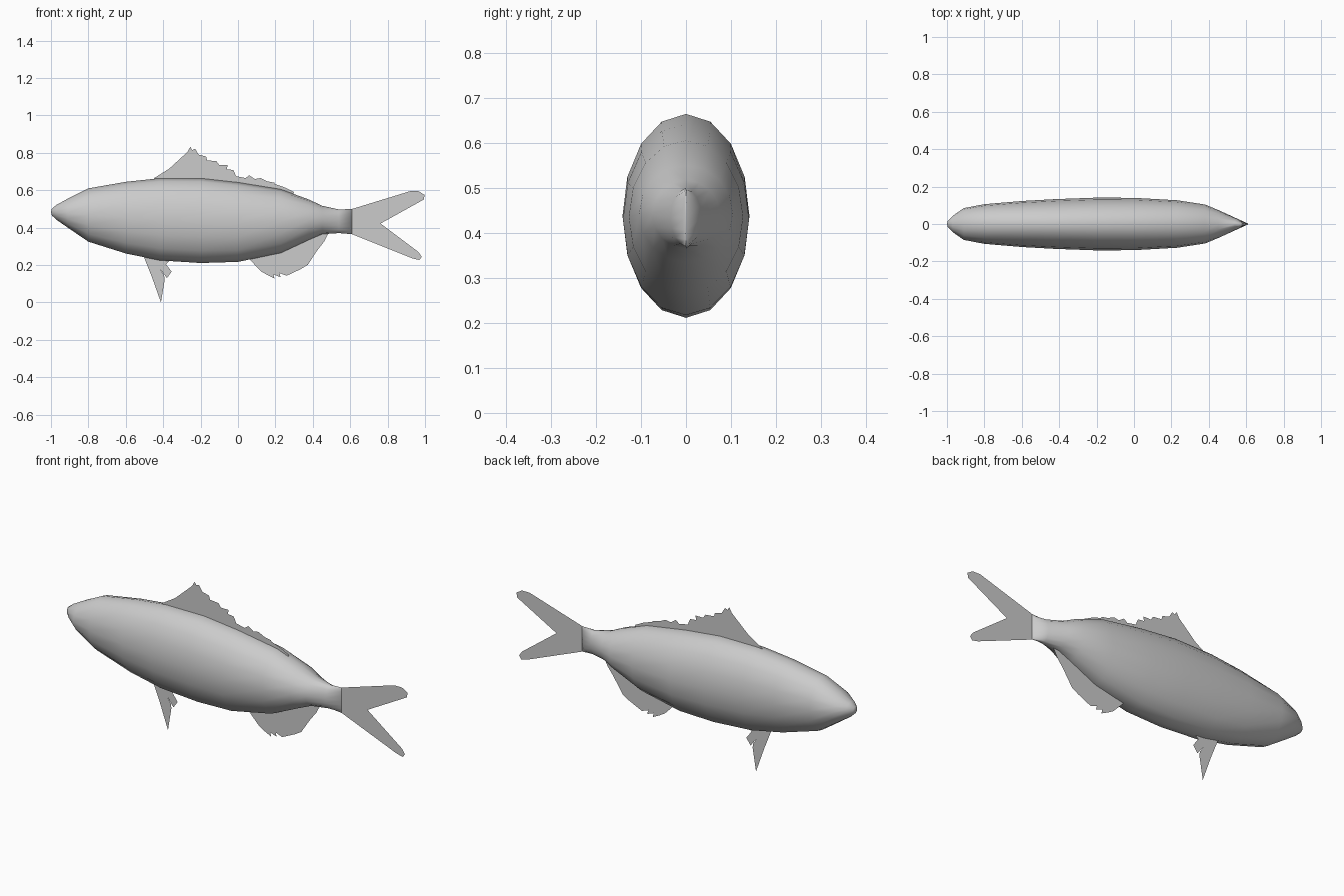
import bpy, bmesh
from math import sin, cos, pi


def add_object(name, bm):
    mesh = bpy.data.meshes.new(name)
    bm.normal_update()
    bm.to_mesh(mesh)
    bm.free()
    ob = bpy.data.objects.new(name, mesh)
    bpy.context.collection.objects.link(ob)
    return ob


def fin(name, outline):
    """Flat sheet in the middle plane from an x, z outline."""
    bm = bmesh.new()
    f = bm.faces.new([bm.verts.new((x, 0, z)) for x, z in outline])
    bmesh.ops.triangulate(bm, faces=[f])
    return add_object(name, bm)


# Body: 16-sided elliptical rings (x, top z, bottom z, half width)
stations = [
    (-0.995, 0.502, 0.465, 0.018), (-0.97, 0.522, 0.442, 0.043),
    (-0.91, 0.555, 0.40, 0.085), (-0.80, 0.61, 0.325, 0.106),
    (-0.60, 0.645, 0.262, 0.123), (-0.42, 0.664, 0.225, 0.133),
    (-0.20, 0.664, 0.211, 0.141), (0.0, 0.642, 0.217, 0.14),
    (0.23, 0.605, 0.265, 0.127), (0.38, 0.55, 0.335, 0.104),
    (0.45, 0.517, 0.365, 0.075), (0.54, 0.497, 0.371, 0.034),
    (0.61, 0.50, 0.365, 0.002),
]
N = 16
bm = bmesh.new()
rings = []
for x, top, bot, w in stations:
    c, h = (top + bot) / 2, (top - bot) / 2
    rings.append([bm.verts.new((x, w * sin(2 * pi * i / N), c + h * cos(2 * pi * i / N)))
                  for i in range(N)])
for a, b in zip(rings, rings[1:]):
    for i in range(N):
        j = (i + 1) % N
        bm.faces.new((a[i], a[j], b[j], b[i]))
nose = bm.verts.new((-1.0, 0, 0.484))
for i in range(N):
    bm.faces.new((nose, rings[0][i], rings[0][(i + 1) % N]))
bm.faces.new(rings[-1])
bmesh.ops.recalc_face_normals(bm, faces=bm.faces[:])
for f in bm.faces:
    f.smooth = True
add_object("body", bm)

# Dorsal fin with ragged rear edge
fin("dorsal_fin", [
    (-0.45, 0.64), (-0.45, 0.664), (-0.36, 0.72), (-0.27, 0.805), (-0.255, 0.832),
    (-0.245, 0.815), (-0.23, 0.822), (-0.21, 0.79), (-0.17, 0.78), (-0.165, 0.76),
    (-0.115, 0.755), (-0.10, 0.735), (-0.055, 0.735), (-0.06, 0.712), (-0.025, 0.708),
    (-0.01, 0.675), (0.04, 0.665), (0.06, 0.68), (0.09, 0.66), (0.12, 0.665),
    (0.155, 0.648), (0.195, 0.64), (0.20, 0.622), (0.25, 0.615), (0.30, 0.59),
    (0.29, 0.56), (0.0, 0.61)])

# Anal fin with spiky lower edge
fin("anal_fin", [
    (0.05, 0.26), (0.06, 0.232), (0.125, 0.165), (0.16, 0.145), (0.195, 0.128),
    (0.19, 0.15), (0.228, 0.135), (0.222, 0.157), (0.26, 0.143), (0.255, 0.167),
    (0.292, 0.158), (0.29, 0.182), (0.335, 0.178), (0.33, 0.205), (0.372, 0.20),
    (0.375, 0.225), (0.395, 0.255), (0.425, 0.28), (0.46, 0.325), (0.485, 0.372),
    (0.43, 0.385), (0.23, 0.30)])

# Pelvic fin
fin("pelvic_fin", [
    (-0.49, 0.27), (-0.50, 0.235), (-0.46, 0.135), (-0.412, 0.0), (-0.412, 0.08),
    (-0.435, 0.145), (-0.392, 0.122), (-0.395, 0.145), (-0.425, 0.19), (-0.38, 0.13),
    (-0.378, 0.165), (-0.40, 0.20), (-0.355, 0.165), (-0.385, 0.205), (-0.37, 0.22),
    (-0.37, 0.26)])

# Forked tail fin
fin("tail_fin", [
    (0.54, 0.49), (0.61, 0.50), (0.92, 0.595), (0.965, 0.595), (0.998, 0.575),
    (0.993, 0.55), (0.762, 0.422), (0.965, 0.27), (0.982, 0.245), (0.97, 0.227),
    (0.935, 0.235), (0.61, 0.365), (0.54, 0.375)])
